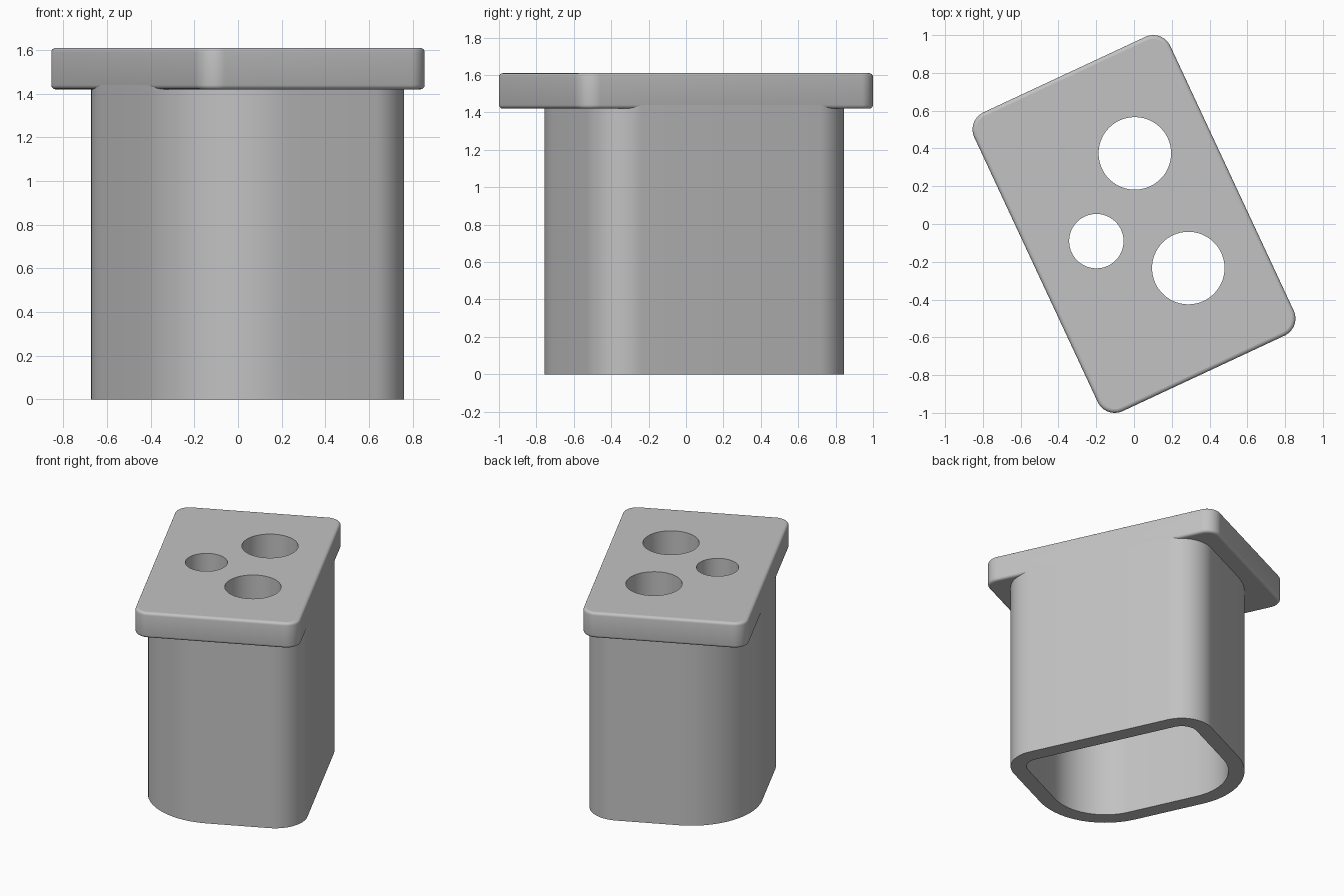
import bpy, bmesh, math

cube = bpy.data.objects.get("Cube")
if cube:
    bpy.data.objects.remove(cube, do_unlink=True)

HALF_W, TURN = 0.5725, math.radians(25)
PLATE_Z, TOP_Z, EDGE = 1.42, 1.61, 0.02
WALL = 0.11

grey = bpy.data.materials.new("plain grey")
grey.use_nodes = True
colour = (0.54, 0.54, 0.54, 1)
grey.diffuse_color = colour
grey.node_tree.nodes["Principled BSDF"].inputs["Base Color"].default_value = colour


def rounded(hx, hy, r_right, r_left, inset=0.0, n=14):
    """Rounded rectangle outline with separate radii for its +x and -x corners."""
    pts = []
    for k, (sx, sy) in enumerate([(1, 1), (-1, 1), (-1, -1), (1, -1)]):
        r = r_right if sx > 0 else r_left
        for i in range(n + 1):
            a = math.pi / 2 * (k + i / n)
            pts.append((sx * (hx - r) + (r - inset) * math.cos(a),
                        sy * (hy - r) + (r - inset) * math.sin(a)))
    return pts


def circle(cx, cy, r, n=64):
    return [(cx + r * math.cos(2 * math.pi * i / n),
             cy + r * math.sin(2 * math.pi * i / n)) for i in range(n)]


def ring(bm, pts, z):
    return [bm.verts.new((x, y, z)) for x, y in pts]


def skin(bm, a, b):
    for i in range(len(a)):
        j = (i + 1) % len(a)
        bm.faces.new((a[i], a[j], b[j], b[i]))


def cap(bm, loops):
    edges = [bm.edges.get((l[i - 1], l[i])) for l in loops for i in range(len(l))]
    bmesh.ops.triangle_fill(bm, edges=edges, use_beauty=True)


def finish(bm, name):
    bmesh.ops.recalc_face_normals(bm, faces=bm.faces)
    mesh = bpy.data.meshes.new(name)
    bm.to_mesh(mesh)
    bm.free()
    mesh.materials.append(grey)
    ob = bpy.data.objects.new(name, mesh)
    bpy.context.collection.objects.link(ob)
    ob.rotation_euler.z = TURN
    bpy.ops.object.select_all(action="DESELECT")
    ob.select_set(True)
    bpy.context.view_layer.objects.active = ob
    bpy.ops.object.shade_smooth_by_angle(angle=math.radians(30))
    # Keep the level faces perfectly flat
    for p in mesh.polygons:
        if abs(p.normal.z) > 0.999:
            p.use_smooth = False
    return ob


# Top plate: rounded rim, three through holes
bm = bmesh.new()
STEPS = 4
arc = [math.pi / 2 * i / STEPS for i in range(STEPS + 1)]
levels = [(EDGE * (1 - math.sin(a)), PLATE_Z + EDGE * (1 - math.cos(a))) for a in arc]
levels += [(EDGE * (1 - math.cos(a)), TOP_Z - EDGE * (1 - math.sin(a))) for a in arc]
rim = [ring(bm, rounded(HALF_W, 0.8725, 0.1, 0.1, inset), z) for inset, z in levels]
for low, high in zip(rim, rim[1:]):
    skin(bm, low, high)
bottoms, tops = [rim[0]], [rim[-1]]
for cx, cy, r in [(0.162, 0.337, 0.192), (0.162, -0.333, 0.192), (-0.219, 0.002, 0.144)]:
    pts = circle(cx, cy, r)
    bottoms.append(ring(bm, pts, PLATE_Z))
    tops.append(ring(bm, pts, TOP_Z))
    skin(bm, bottoms[-1], tops[-1])
cap(bm, bottoms)
cap(bm, tops)
finish(bm, "top_plate")

# Hollow body, open below, flush with the long sides of the plate
bm = bmesh.new()
BODY = (HALF_W, 0.746, 0.222, 0.489)
outer, inner = rounded(*BODY), rounded(*BODY, WALL)
loops = [ring(bm, inner, 0), ring(bm, outer, 0),
         ring(bm, outer, PLATE_Z + EDGE), ring(bm, inner, PLATE_Z + EDGE)]
for i in range(4):
    skin(bm, loops[i], loops[(i + 1) % 4])
finish(bm, "hollow_body")
